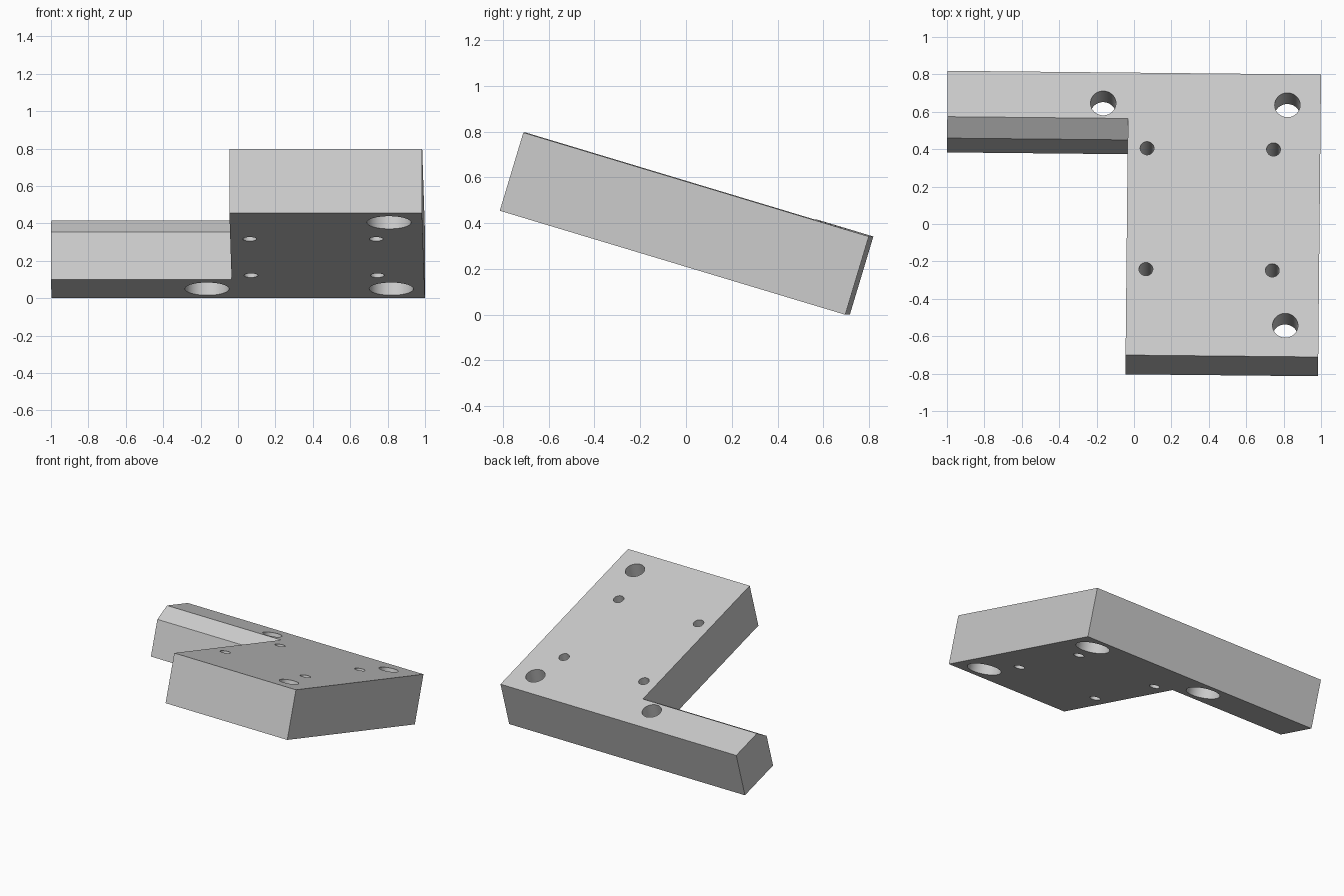
import bpy, bmesh, math
from mathutils import Matrix

if "Cube" in bpy.data.objects:
    bpy.data.objects.remove(bpy.data.objects["Cube"], do_unlink=True)

LENGTH, THICK, CHAMFER = 1.577, 0.357, 0.092
LEFT, INNER, RIGHT = -1.004, -0.038, 0.992   # plate limits along x
ARM_FRONT = 1.229                            # front face of the narrow arm
TILT, TURN = math.radians(-16.75), -0.01

grey = bpy.data.materials.new("light_grey")
grey.use_nodes = True
colour = (0.6, 0.6, 0.6, 1)
grey.diffuse_color = colour
grey.node_tree.nodes["Principled BSDF"].inputs["Base Color"].default_value = colour


def make_object(name, bm):
    bmesh.ops.recalc_face_normals(bm, faces=bm.faces)
    mesh = bpy.data.meshes.new(name)
    bm.to_mesh(mesh)
    bm.free()
    mesh.materials.append(grey)
    obj = bpy.data.objects.new(name, mesh)
    bpy.context.collection.objects.link(obj)
    return obj


# L-shaped plate with a chamfer along the top front edge of the arm
bm = bmesh.new()


def outline(z, arm_front):
    points = [(LEFT, arm_front), (INNER, arm_front), (INNER, 0),
              (RIGHT, 0), (RIGHT, LENGTH), (LEFT, LENGTH)]
    return [bm.verts.new((x, y, z)) for x, y in points]


low = outline(0, ARM_FRONT)
top = outline(THICK, ARM_FRONT + CHAMFER)
edge = [bm.verts.new((x, ARM_FRONT, THICK - CHAMFER)) for x in (LEFT, INNER)]
bm.faces.new(low)
bm.faces.new(top)
for i in (2, 3, 4):                                            # plain sides
    bm.faces.new((low[i], low[i + 1], top[i + 1], top[i]))
bm.faces.new((low[0], low[1], edge[1], edge[0]))               # arm front
bm.faces.new((edge[0], edge[1], top[1], top[0]))               # chamfer
bm.faces.new((low[1], low[2], top[2], top[1], edge[1]))        # inner side
bm.faces.new((low[5], low[0], edge[0], top[0], top[5]))        # arm end
plate = make_object("mounting_plate", bm)

# Cutters: stepped round plugs for the screw holes
bm = bmesh.new()


def plug(x, y, steps, sides=48):
    rings = []
    for r, z in steps:
        rings.append([bm.verts.new((x + r * math.cos(a), y + r * math.sin(a), z))
                      for a in (math.tau * k / sides for k in range(sides))])
    for a, b in zip(rings, rings[1:]):
        for k in range(sides):
            n = (k + 1) % sides
            bm.faces.new((a[k], a[n], b[n], b[k]))
    bm.faces.new(rings[0])
    bm.faces.new(rings[-1])


BELOW, ABOVE, SEAT = -0.1, THICK + 0.1, 0.15
for x, y in ((-0.171, 1.405), (0.814, 1.405), (0.814, 0.174)):   # counterbored
    plug(x, y, [(0.118, BELOW), (0.118, SEAT), (0.068, SEAT), (0.068, ABOVE)])
for x in (0.066, 0.742):                                         # small holes
    for y in (0.481, 1.156):
        plug(x, y, [(0.037, BELOW), (0.037, ABOVE)])
cutter = make_object("hole_cutter", bm)
cutter.hide_render = True

# Cut the holes
holes = plate.modifiers.new("holes", 'BOOLEAN')
holes.operation = 'DIFFERENCE'
holes.solver = 'EXACT'
holes.object = cutter
bpy.ops.object.select_all(action='DESELECT')
plate.select_set(True)
bpy.context.view_layer.objects.active = plate
bpy.ops.object.modifier_apply(modifier=holes.name)
bpy.data.objects.remove(cutter, do_unlink=True)

# Tilt the plate so its lower back edge rests on the ground
plate.data.transform(Matrix.Rotation(TURN, 4, 'Z')
                     @ Matrix.Translation((0, -0.804, -LENGTH * math.sin(TILT)))
                     @ Matrix.Rotation(TILT, 4, 'X'))
bpy.ops.object.shade_smooth_by_angle(angle=math.radians(30))
